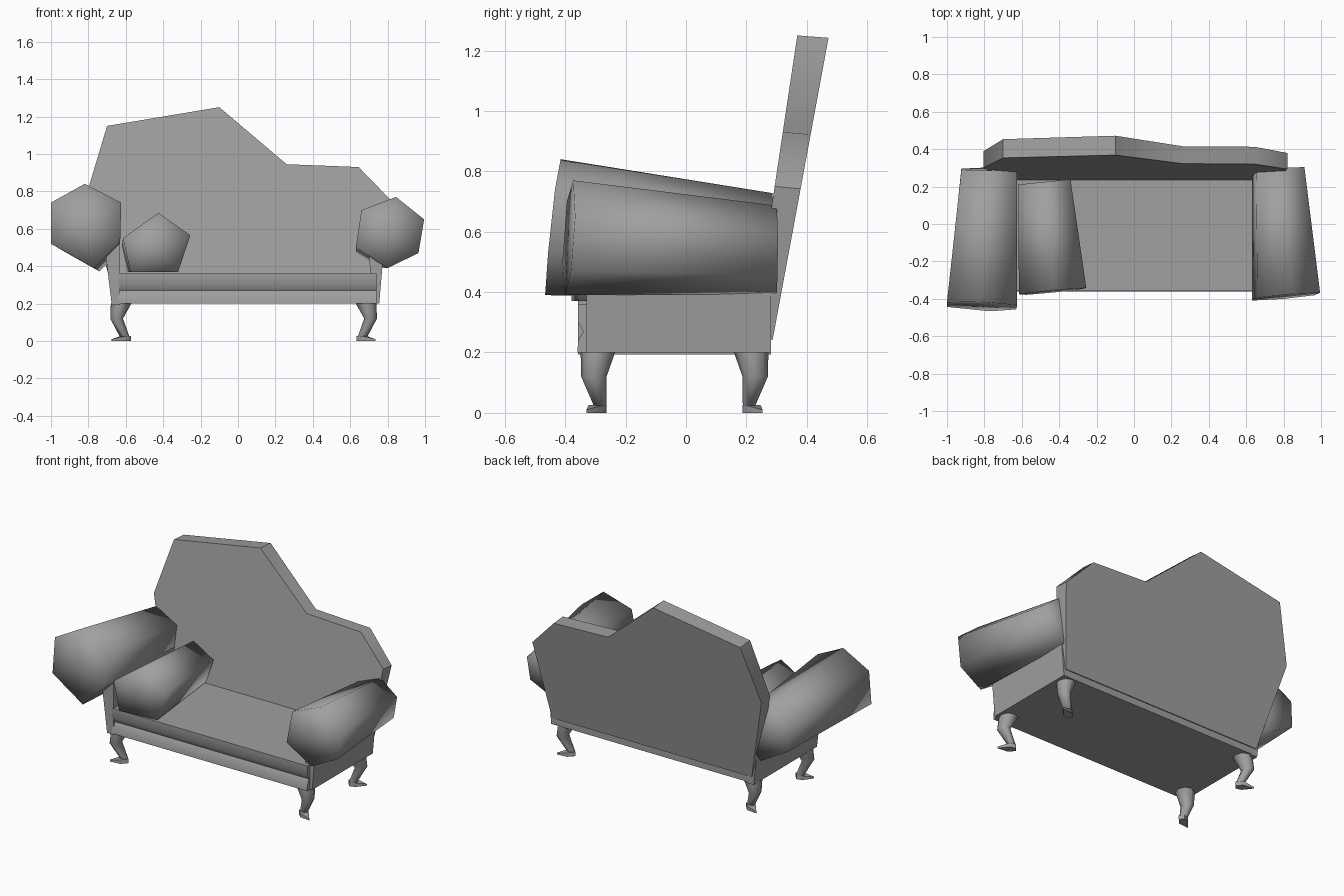
import bpy, bmesh
from math import radians, cos, sin, pi

cube = bpy.data.objects.get("Cube")
if cube:
    bpy.data.objects.remove(cube)

fabric = bpy.data.materials.new("grey_fabric")
fabric.use_nodes = True
fabric.diffuse_color = (0.35, 0.35, 0.35, 1)
fabric.node_tree.nodes["Principled BSDF"].inputs["Base Color"].default_value = (0.35, 0.35, 0.35, 1)


def loft(name, rings, angle=40, fan=False):
    """Skin equal rings of points; close the ends flat or with a centre fan."""
    bm = bmesh.new()
    loops = [[bm.verts.new(p) for p in ring] for ring in rings]
    n = len(loops[0])
    for a, b in zip(loops, loops[1:]):
        for i in range(n):
            j = (i + 1) % n
            bm.faces.new((a[i], a[j], b[j], b[i]))
    for end in (loops[0], loops[-1]):
        cap = bm.faces.new(end)
        if fan:
            bmesh.ops.poke(bm, faces=[cap])
    bmesh.ops.recalc_face_normals(bm, faces=bm.faces)
    mesh = bpy.data.meshes.new(name)
    bm.to_mesh(mesh)
    bm.free()
    mesh.materials.append(fabric)
    obj = bpy.data.objects.new(name, mesh)
    bpy.context.collection.objects.link(obj)
    bpy.ops.object.select_all(action='DESELECT')
    obj.select_set(True)
    bpy.context.view_layer.objects.active = obj
    if fan:
        bpy.ops.object.shade_smooth()
    else:
        bpy.ops.object.shade_smooth_by_angle(angle=radians(angle))
    return obj


def bolster(name, outline, front, back, scale, tilt_front, tilt_back=(0, 0)):
    """Tapered roll: front outline in x, z shrunk towards its back centre."""
    def ring(centre, s, tilt):
        cx, cy, cz = centre
        offsets = [((x - front[0]) * s, (z - front[2]) * s) for x, z in outline]
        return [(cx + u, cy + tilt[0] * u + tilt[1] * w, cz + w) for u, w in offsets]
    loft(name, [ring(front, 1, tilt_front), ring(back, scale, tilt_back)], fan=True)


# Rolled arms and loose pillow
bolster("right_arm",
        [(-1, .74), (-.82, .84), (-.625, .74), (-.63, .53), (-.77, .39), (-1, .52)],
        (-.815, -.44, .615), (-.777, .295, .55), .79, (-.04, .11), (.02, -.05))
bolster("left_arm",
        [(.66, .70), (.845, .77), (.995, .65), (.965, .47), (.80, .39), (.63, .5)],
        (.812, -.388, .58), (.77, .3, .54), .77, (.09, .06), (.03, 0))
bolster("pillow",
        [(-.615, .55), (-.425, .685), (-.255, .565), (-.32, .37), (-.575, .37)],
        (-.435, -.36, .527), (-.48, .225, .49), .78, (.09, .04), (.1, 0))

# Seat with a softly pinched front
seat_profile = [(.28, .2), (-.36, .2), (-.357, .24), (-.34, .27), (-.358, .3),
                (-.358, .36), (.28, .36)]
loft("seat", [[(x, y, z) for y, z in seat_profile] for x in (-.64, .74)], 50)

# Side panels under the arms
right_panel = [(-.63, .193), (-.675, .193), (-.71, .48), (-.63, .52)]
left_panel = [(.72, .2), (.755, .2), (.775, .43), (.7, .46)]
for name, outline, y0 in (("right_side_panel", right_panel, -.357),
                          ("left_side_panel", left_panel, -.33)):
    loft(name, [[(x, y, z) for x, z in outline] for y in (y0, .282)])

# Leaning asymmetric backrest
back_outline = [(-.665, .25), (-.805, .8), (-.7, 1.15), (-.1, 1.25),
                (.26, .945), (.645, .93), (.82, .75), (.745, .25)]
front_face = [(x, .235 + .15 * (z - .36), z) for x, z in back_outline]
back_face = [(x, .287 + .185 * (z - .25), z - .008) for x, z in back_outline]
loft("backrest", [front_face, back_face], 50)


# Curved legs with feet turned to the corners
def leg(name, sx, sy):
    # outward x, outward y, half width, half depth, height
    sections = [(.655, .254, .055, .057, .2), (.679, .267, .034, .042, .12),
                (.637, .247, .026, .021, .025)]
    rings = []
    for ox, oy, w, d, z in sections:
        rings.append([(.03 + sx * (ox + w * cos(i * pi / 4)),
                       -.038 + sy * (oy + d * sin(i * pi / 4)), z) for i in range(8)])
    loft(name, rings, 60)
    # Flat pointed foot
    foot = [(.603, .25), (.625, .225), (.66, .235), (.705, .292), (.635, .285)]
    low, high = [], []
    for x, y in foot:
        px, py = .03 + sx * x, -.038 + sy * y
        low.append((px, py, 0))
        high.append((px, py, .01 if x > .7 else .026))
    loft(name + "_foot", [low, high], 60)


for sx, side in ((-1, "right"), (1, "left")):
    for sy, end in ((-1, "front"), (1, "back")):
        leg(f"{end}_{side}_leg", sx, sy)
